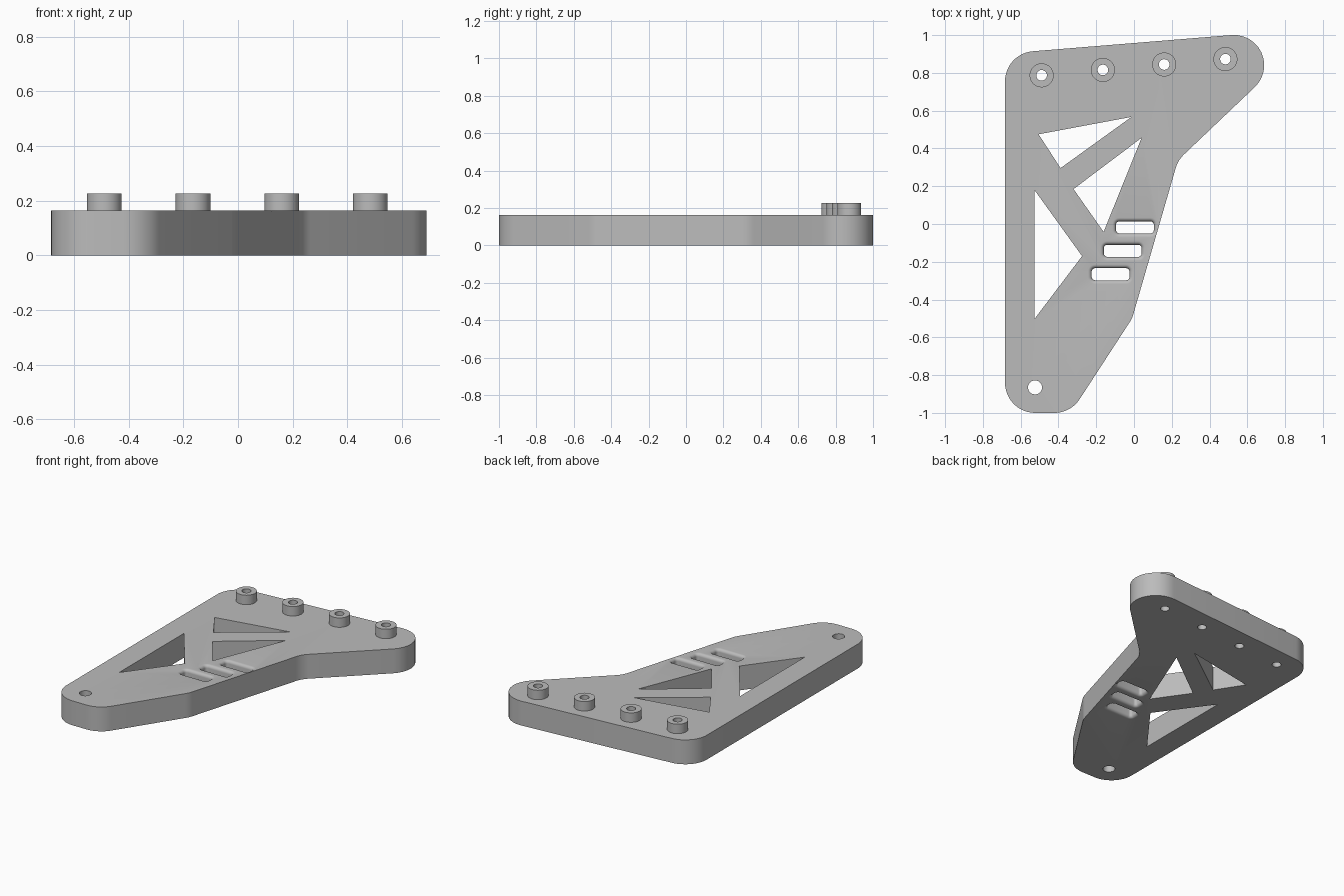
import bpy, bmesh
from math import cos, sin, pi, tan, radians
from mathutils import Vector

cube = bpy.data.objects.get("Cube")
if cube:
    bpy.data.objects.remove(cube, do_unlink=True)

THICK = 0.163
BOSS_TOP = 0.226
HOLE_R = 0.028
BOSSES = [(-0.489 + 0.3243 * i, 0.787 + 0.0287 * i) for i in range(4)]

grey = bpy.data.materials.new("plain grey")
grey.use_nodes = True
grey.diffuse_color = (0.5, 0.5, 0.5, 1)
grey.node_tree.nodes["Principled BSDF"].inputs["Base Color"].default_value = (0.5, 0.5, 0.5, 1)


def rounded(corners, radius, steps=12):
    """Polygon whose corners are replaced by tangent arcs."""
    pts = []
    corners = [Vector(c) for c in corners]
    for i, c in enumerate(corners):
        a = (corners[i - 1] - c).normalized()
        b = (corners[(i + 1) % len(corners)] - c).normalized()
        half = a.angle(b) / 2
        centre = c + (a + b).normalized() * radius / sin(half)
        start = c + a * radius / tan(half) - centre
        end = c + b * radius / tan(half) - centre
        sweep = pi - 2 * half
        for k in range(steps + 1):
            t = k / steps
            p = (start * sin((1 - t) * sweep) + end * sin(t * sweep)) / sin(sweep)
            pts.append(centre + p)
    return pts


def circle(x, y, r, n=48):
    return [(x + r * cos(2 * pi * k / n), y + r * sin(2 * pi * k / n)) for k in range(n)]


def loft(bm, rings, caps=True):
    """Skin between (outline, z) rings with equal point counts."""
    loops = [[bm.verts.new((p[0], p[1], z)) for p in outline] for outline, z in rings]
    for lo, hi in zip(loops, loops[1:]):
        for i in range(len(lo)):
            j = (i + 1) % len(lo)
            bm.faces.new((lo[i], lo[j], hi[j], hi[i]))
    if caps:
        bm.faces.new(loops[0][::-1])
        bm.faces.new(loops[-1])


def make_object(name, bm):
    bmesh.ops.recalc_face_normals(bm, faces=bm.faces)
    mesh = bpy.data.meshes.new(name)
    bm.to_mesh(mesh)
    bm.free()
    mesh.materials.append(grey)
    obj = bpy.data.objects.new(name, mesh)
    bpy.context.collection.objects.link(obj)
    return obj


def activate(obj):
    bpy.ops.object.select_all(action='DESELECT')
    obj.select_set(True)
    bpy.context.view_layer.objects.active = obj


# Plate blank
outline = rounded([(-0.683, -1), (-0.335, -1), (-0.01, -0.5), (0.233, 0.338),
                   (0.968, 1.037), (-0.683, 0.9025)], 0.16)
bm = bmesh.new()
loft(bm, [(outline, 0), (outline, THICK)])
plate = make_object("bracket_plate", bm)

# Cutters: triangular windows, round holes, slots with rounded lips
bm = bmesh.new()
windows = [
    [(-0.505, 0.475), (-0.389, 0.296), (-0.013, 0.567)],
    [(0.04, 0.456), (-0.32, 0.185), (-0.161, -0.042)],
    [(-0.527, 0.18), (-0.527, -0.503), (-0.275, -0.17)],
]
holes = [circle(x, y, HOLE_R) for x, y in BOSSES] + [circle(-0.524, -0.865, 0.037)]
for shape in windows + holes:
    loft(bm, [(shape, -0.1), (shape, THICK + 0.1)])


def slot(x, y, grow):
    w, h = 0.1 + grow, 0.032 + grow
    return rounded([(x - w, y - h), (x + w, y - h), (x + w, y + h), (x - w, y + h)],
                   0.018 + grow, 6)


LIP = 0.02
for i in range(3):
    x, y = 0.005 - 0.0645 * i, -0.018 - 0.124 * i
    arc = [(LIP * (1 - cos(radians(a))), LIP * (1 - sin(radians(a)))) for a in range(0, 91, 15)]
    lower = [(slot(x, y, g), d) for g, d in reversed(arc)]
    upper = [(slot(x, y, g), THICK - d) for g, d in arc]
    wide = slot(x, y, LIP)
    loft(bm, [(wide, -0.1)] + lower + upper + [(wide, THICK + 0.1)])
cutter = make_object("window_cutter", bm)
cutter.hide_render = True

mod = plate.modifiers.new("openings", 'BOOLEAN')
mod.operation = 'DIFFERENCE'
mod.solver = 'EXACT'
mod.object = cutter
activate(plate)
bpy.ops.object.modifier_apply(modifier=mod.name)
bpy.data.objects.remove(cutter, do_unlink=True)
bpy.ops.object.shade_smooth_by_angle(angle=radians(30))

# Raised mounting bosses, open at the base where they meet the plate
for i, (x, y) in enumerate(BOSSES):
    bm = bmesh.new()
    outer, inner = circle(x, y, 0.0635), circle(x, y, HOLE_R)
    loft(bm, [(outer, THICK), (outer, BOSS_TOP), (inner, BOSS_TOP), (inner, THICK)], caps=False)
    boss = make_object(f"mounting_boss_{i + 1}", bm)
    activate(boss)
    bpy.ops.object.shade_smooth_by_angle(angle=radians(30))
